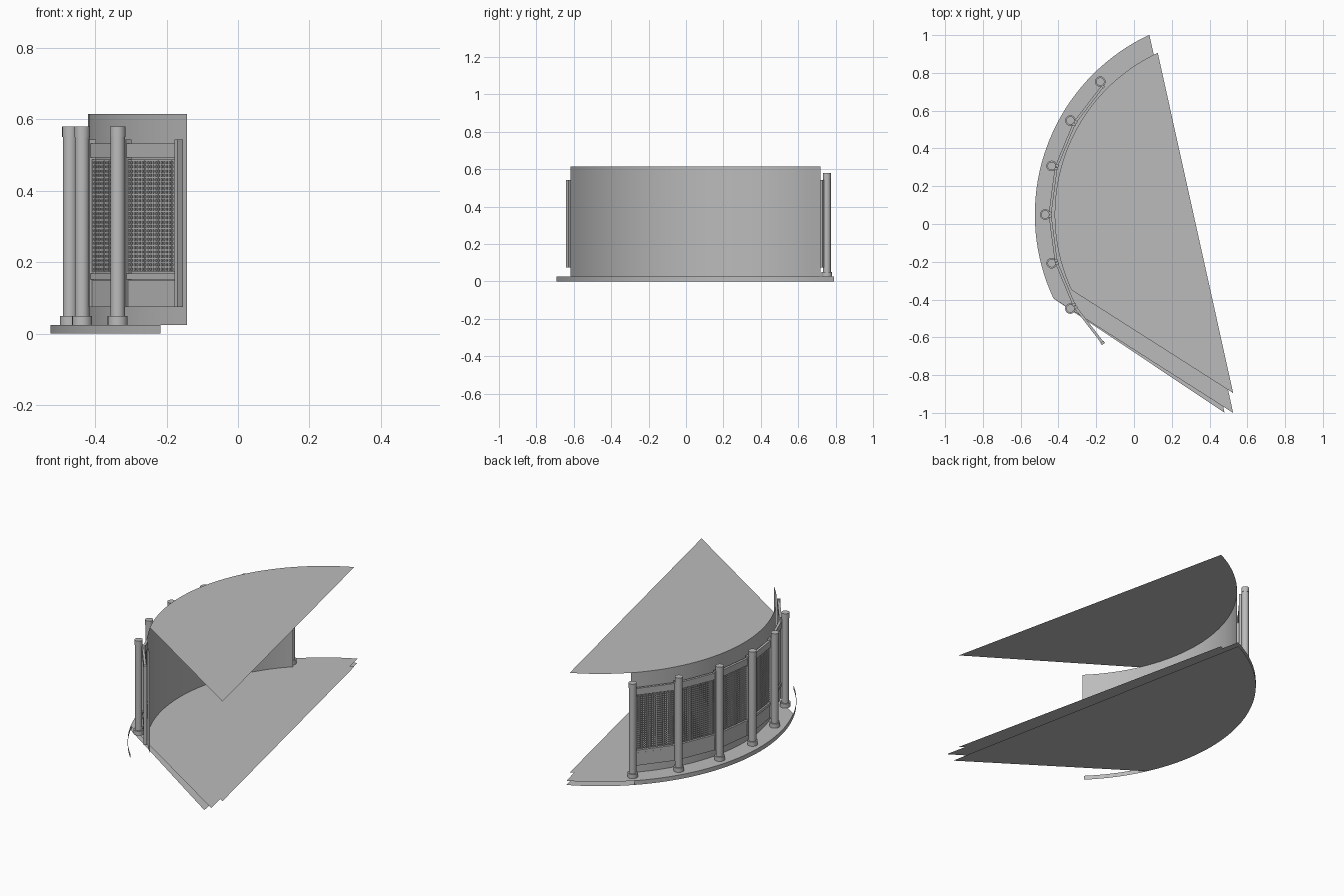
import bpy, bmesh
from math import radians, sin, cos
from mathutils import Matrix, Vector

cube = bpy.data.objects.get("Cube")
if cube:
    bpy.data.objects.remove(cube)

grey = bpy.data.materials.new("plain_grey")
grey.use_nodes = True
colour = (0.5, 0.5, 0.5, 1)
grey.diffuse_color = colour
grey.node_tree.nodes["Principled BSDF"].inputs["Base Color"].default_value = colour

CENTRE = Vector((0.525, 0.05, 0))
R_RIM, R_WALL, R_POST, R_PANEL = 1.05, 0.945, 0.995, 0.97
FLOOR, ROOF = 0.025, 0.615


def polar(radius, degrees, z=0.0):
    """Point on the curved front, measured from the -x direction."""
    a = radians(degrees)
    return CENTRE + Vector((-radius * cos(a), radius * sin(a), z))


def finish(name, bm, smooth=False):
    mesh = bpy.data.meshes.new(name)
    bm.to_mesh(mesh)
    bm.free()
    mesh.materials.append(grey)
    obj = bpy.data.objects.new(name, mesh)
    bpy.context.collection.objects.link(obj)
    if smooth:
        bpy.ops.object.select_all(action="DESELECT")
        obj.select_set(True)
        bpy.context.view_layer.objects.active = obj
        bpy.ops.object.shade_smooth_by_angle(angle=radians(35))
    return obj


def sheet(name, radius, z, tip, up=True):
    """Flat face bounded by an arc and one far corner point."""
    bm = bmesh.new()
    angles = [65 - 90 * i / 36 for i in range(37)] + [tip]
    face = bm.faces.new([bm.verts.new(polar(radius, a, z)) for a in angles])
    face.normal_update()
    if (face.normal.z > 0) != up:
        face.normal_flip()
    finish(name, bm)


def arc_strip(name, radius, low, high):
    """Thin upright curved band."""
    bm = bmesh.new()
    angles = [45 - 90 * i / 36 for i in range(37)]
    rows = [[bm.verts.new(polar(radius, a, z)) for a in angles] for z in (low, high)]
    for i in range(36):
        bm.faces.new((rows[0][i], rows[0][i + 1], rows[1][i + 1], rows[1][i]))
    finish(name, bm, smooth=True)


def add_box(bm, frame, size, centre):
    bmesh.ops.create_cube(bm, size=1, matrix=frame @ Matrix.Translation(centre)
                          @ Matrix.Diagonal((*size, 1)))


def add_cylinder(bm, spot, radius, low, high):
    place = Matrix.Translation((spot.x, spot.y, (low + high) / 2))
    bmesh.ops.create_cone(bm, cap_ends=True, segments=20, radius1=radius,
                          radius2=radius, depth=high - low, matrix=place)


# Platform, curved wall and roof
sheet("platform_underside", R_RIM, 0, -87.5, up=False)
sheet("platform_top", R_RIM, FLOOR, -90)
sheet("inner_floor", R_WALL, FLOOR + 0.0005, -90)
sheet("roof", R_WALL, ROOF, -90)
arc_strip("platform_rim", R_RIM, 0, FLOOR)
arc_strip("curved_wall", R_WALL, FLOOR, ROOF)

# Round posts with foot collars and caps
for n in range(6):
    spot = polar(R_POST, 45 - 15 * n)
    bm = bmesh.new()
    add_cylinder(bm, spot, 0.028, FLOOR, 0.05)
    add_cylinder(bm, spot, 0.0205, 0.05, 0.55)
    add_cylinder(bm, spot, 0.022, 0.55, 0.58)
    finish(f"post_{n + 1}", bm, smooth=True)

# Framed lattice panels between the posts
for n in range(6):
    start, end = polar(R_PANEL, 45 - 15 * n), polar(R_PANEL, 30 - 15 * n)
    along = (end - start).normalized()
    width = (end - start).length
    side = Vector((0, 0, 1)).cross(along)
    frame = Matrix((along, side, Vector((0, 0, 1)))).transposed().to_4x4()
    frame.translation = (start + end) / 2
    inner = width - 0.03

    bm = bmesh.new()
    for s in (-1, 1):
        add_box(bm, frame, (0.014, 0.02, 0.468), (s * (width / 2 - 0.008), 0, 0.309))
    add_box(bm, frame, (inner, 0.014, 0.04), (0, 0, 0.513))
    add_box(bm, frame, (inner, 0.014, 0.016), (0, 0, 0.16))
    add_box(bm, frame, (inner, 0.006, 0.075), (0, 0, 0.1125))
    finish(f"panel_frame_{n + 1}", bm)

    bm = bmesh.new()
    low, high, columns, rows = 0.175, 0.485, 18, 26
    for i in range(columns + 1):
        x = inner * (i / columns - 0.5)
        add_box(bm, frame, (0.006, 0.006, high - low), (x, 0, (low + high) / 2))
    for j in range(rows + 1):
        z = low + (high - low) * j / rows
        add_box(bm, frame, (inner, 0.005, 0.005), (0, 0, z))
    finish(f"panel_lattice_{n + 1}", bm)
